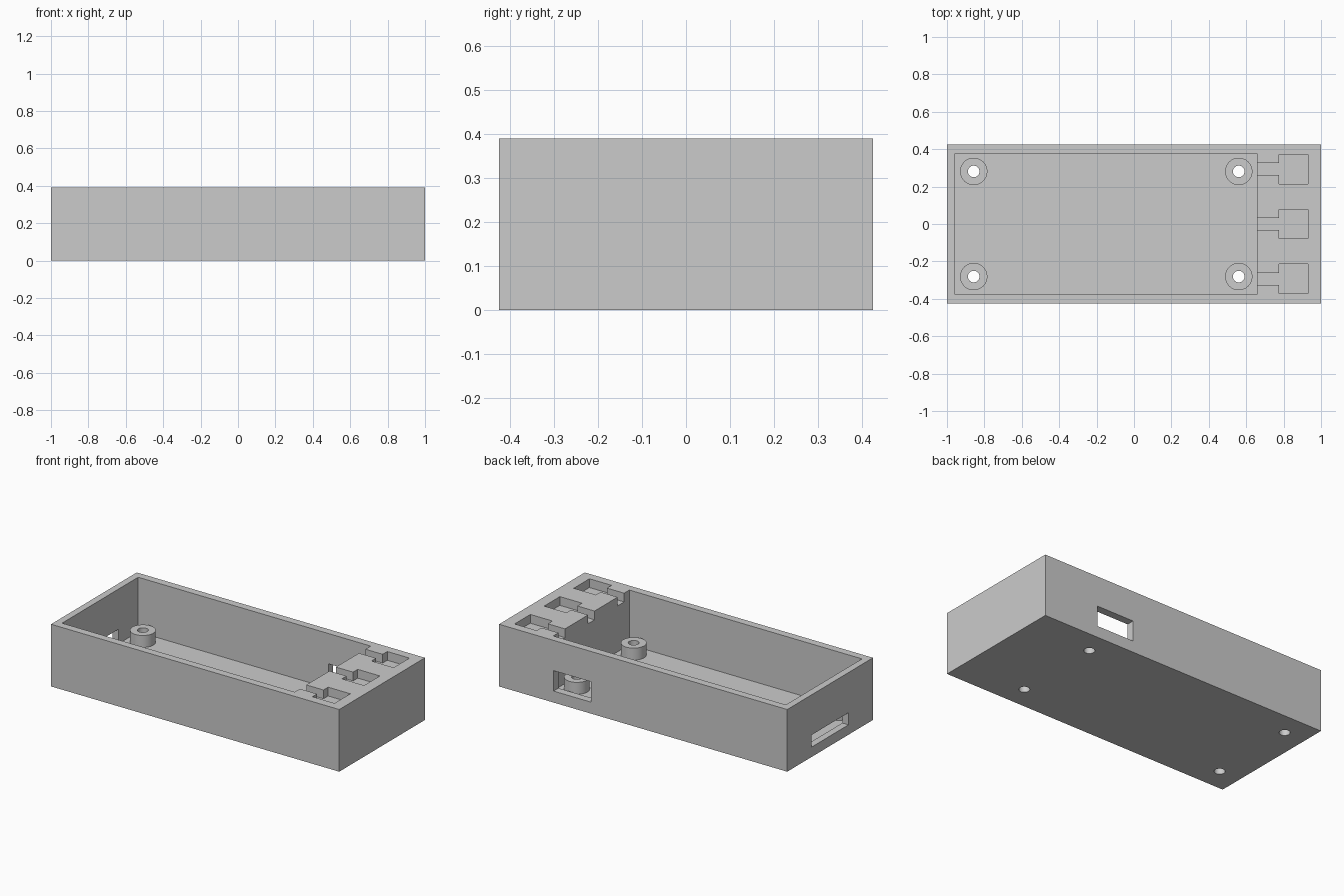
import bpy, bmesh, math

if "Cube" in bpy.data.objects:
    bpy.data.objects.remove(bpy.data.objects["Cube"])

L, W, H = 1.0, 0.425, 0.39          # half length, half width, height
FLOOR = 0.047
CAV = (-0.957, 0.657, 0.377)        # cavity x min, x max, half width

grey = bpy.data.materials.new("light_grey_plastic")
grey.diffuse_color = (0.6, 0.6, 0.6, 1)
grey.use_nodes = True
grey.node_tree.nodes["Principled BSDF"].inputs["Base Color"].default_value = grey.diffuse_color


def prism(name, outline, z0, z1):
    """Solid from a counter-clockwise xy outline, extruded from z0 to z1."""
    bm = bmesh.new()
    face = bm.faces.new([bm.verts.new((x, y, z0)) for x, y in outline])
    top = bmesh.ops.extrude_face_region(bm, geom=[face])
    verts = [g for g in top["geom"] if isinstance(g, bmesh.types.BMVert)]
    bmesh.ops.translate(bm, verts=verts, vec=(0, 0, z1 - z0))
    bmesh.ops.recalc_face_normals(bm, faces=bm.faces[:])
    mesh = bpy.data.meshes.new(name)
    bm.to_mesh(mesh)
    bm.free()
    mesh.materials.append(grey)
    obj = bpy.data.objects.new(name, mesh)
    bpy.context.collection.objects.link(obj)
    return obj


def rect(x0, x1, y0, y1):
    return [(x0, y0), (x1, y0), (x1, y1), (x0, y1)]


def circle(cx, cy, r, n=48):
    return [(cx + r * math.cos(2 * math.pi * i / n),
             cy + r * math.sin(2 * math.pi * i / n)) for i in range(n)]


def combine(target, tool, operation):
    """Apply a boolean and remove the helper."""
    tool.hide_render = True
    mod = target.modifiers.new("bool", "BOOLEAN")
    mod.operation = operation
    mod.solver = "EXACT"
    mod.object = tool
    bpy.context.view_layer.objects.active = target
    bpy.ops.object.modifier_apply(modifier=mod.name)
    bpy.data.objects.remove(tool)


# Outer block and main cavity
case = prism("case", rect(-L, L, -W, W), 0, H)
combine(case, prism("cavity_cutter", rect(CAV[0], CAV[1], -CAV[2], CAV[2]), FLOOR, H + 0.1),
        "DIFFERENCE")

# Key-shaped pockets with wire channels in the thick end
for cy in (-0.293, 0, 0.293):
    key = [(0.6, cy - 0.032), (0.776, cy - 0.032), (0.776, cy - 0.078), (0.93, cy - 0.078),
           (0.93, cy + 0.078), (0.776, cy + 0.078), (0.776, cy + 0.032), (0.6, cy + 0.032)]
    combine(case, prism("pocket_cutter", key, H - 0.055, H + 0.1), "DIFFERENCE")

# Port openings in the left end and the back wall
combine(case, prism("end_port_cutter", rect(-1.1, -0.94, -0.182, 0.182), 0.062, 0.138),
        "DIFFERENCE")
combine(case, prism("back_port_cutter", rect(0.363, 0.622, 0.36, 0.5), 0.072, 0.2),
        "DIFFERENCE")

# Standoffs with screw holes through the floor
for cx in (-0.857, 0.56):
    for cy in (-0.281, 0.281):
        combine(case, prism("standoff", circle(cx, cy, 0.073), 0.02, 0.122), "UNION")
        combine(case, prism("hole_cutter", circle(cx, cy, 0.031), -0.1, 0.2), "DIFFERENCE")

# Smooth the round walls only
bpy.ops.object.select_all(action="DESELECT")
case.select_set(True)
bpy.context.view_layer.objects.active = case
bpy.ops.object.shade_smooth_by_angle(angle=math.radians(30))
